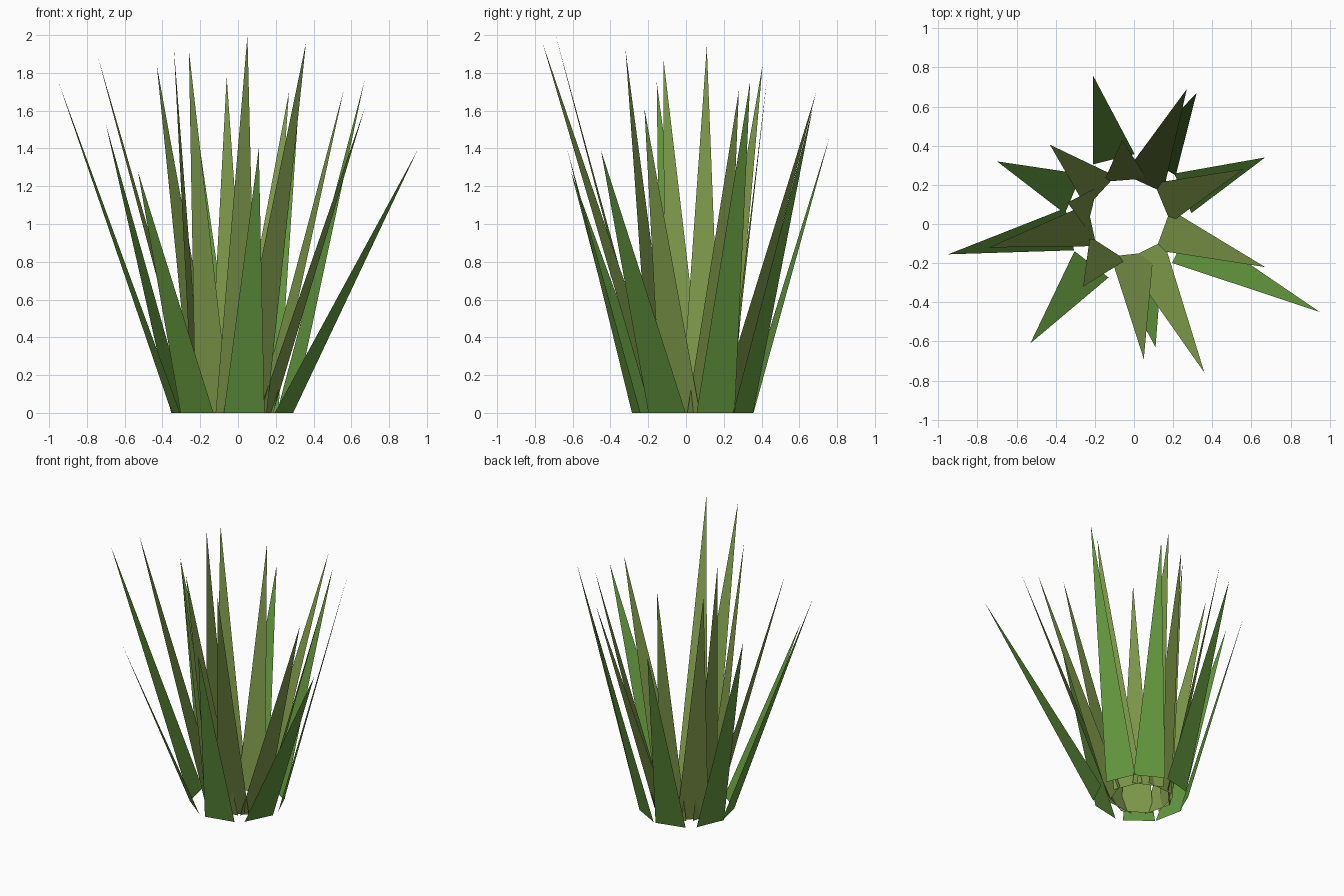
import bpy
from math import atan2
from mathutils import Vector

if "Cube" in bpy.data.objects:
    bpy.data.objects.remove(bpy.data.objects["Cube"])

# Centre of the blade rings on the ground
CENTRE = Vector((-0.03, 0.035, 0.0))


def material(name, colour):
    mat = bpy.data.materials.new(name)
    mat.diffuse_color = colour
    mat.use_nodes = True
    mat.node_tree.nodes["Principled BSDF"].inputs["Base Color"].default_value = mat.diffuse_color
    return mat


def blade(name, tip, radius, width, mat):
    """Flat triangular blade: base edge tangent to its ring, tip leaning out."""
    tip = Vector(tip)
    out = tip - CENTRE
    out.z = 0.0
    out.normalize()
    side = Vector((-out.y, out.x, 0.0)) * width / 2
    base = CENTRE + out * radius
    mesh = bpy.data.meshes.new(name)
    mesh.from_pydata([base - side, base + side, tip], [], [(0, 1, 2)])
    mesh.materials.append(mat)
    obj = bpy.data.objects.new(name, mesh)
    bpy.context.collection.objects.link(obj)


green = material("outer_green", (0.13, 0.32, 0.05, 1.0))
olive = material("inner_olive", (0.21, 0.32, 0.07, 1.0))

# Outer ring: eight blades, given by their tips
outer_tips = [
    (0.67, 0.34, 1.76), (0.32, 0.67, 1.61), (-0.21, 0.76, 1.46),
    (-0.70, 0.32, 1.53), (-0.95, -0.155, 1.75), (-0.53, -0.61, 1.28),
    (0.11, -0.63, 1.40), (0.95, -0.45, 1.39),
]
# Inner ring: ten blades that cross their neighbours near the ground
inner_tips = [
    (0.56, 0.28, 1.71), (0.27, 0.69, 1.70), (-0.06, 0.43, 1.78),
    (-0.43, 0.405, 1.84), (-0.34, 0.11, 1.94), (-0.74, -0.12, 1.88),
    (-0.26, -0.32, 1.92), (0.05, -0.69, 2.00), (0.36, -0.76, 1.96),
    (0.67, -0.22, 1.61),
]

for i, tip in enumerate(outer_tips):
    blade(f"outer_blade_{i + 1}", tip, 0.305, 0.22, green)
for i, tip in enumerate(inner_tips):
    blade(f"inner_blade_{i + 1}", tip, 0.19, 0.22, olive)
